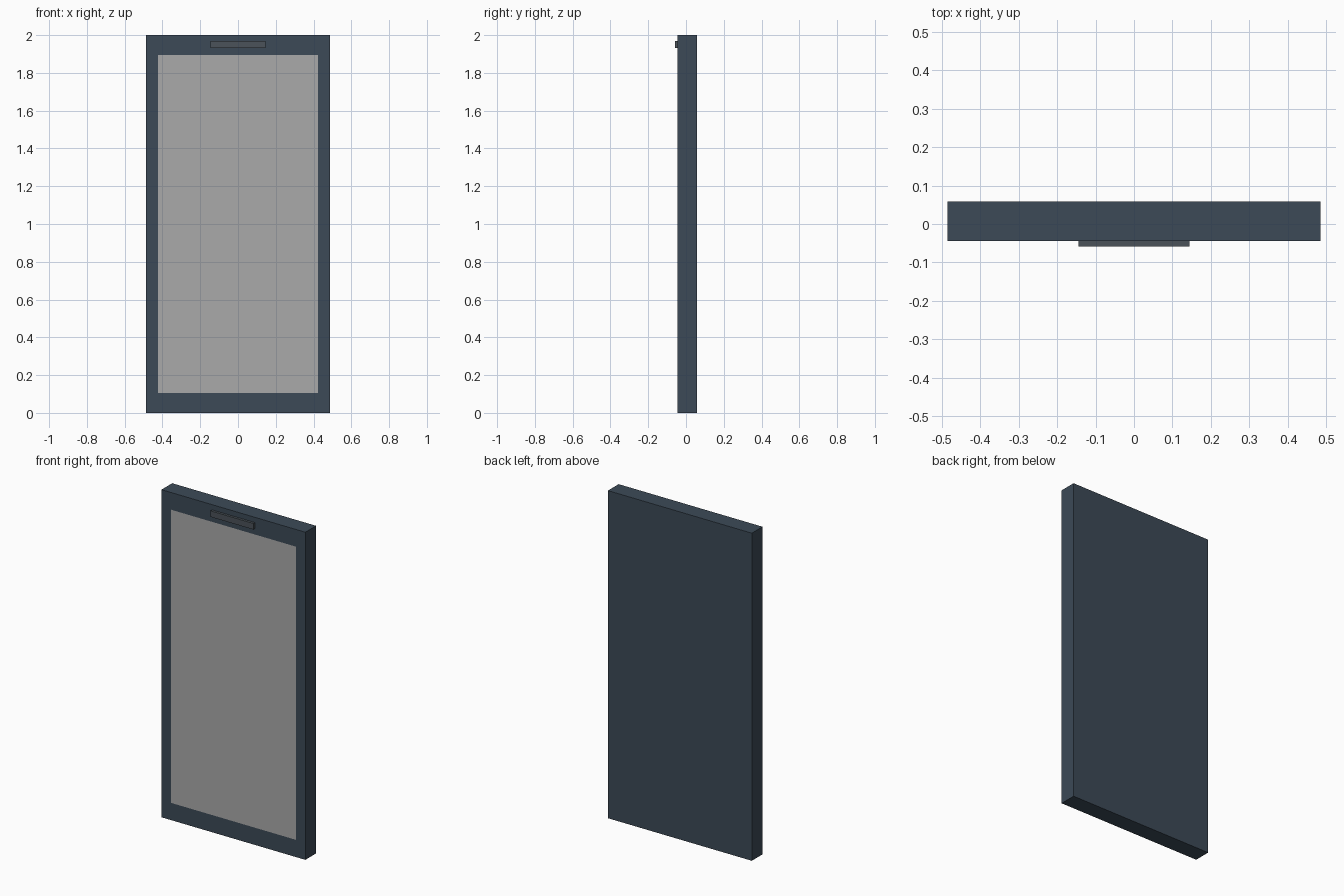
import bpy, bmesh
from mathutils import Vector

if "Cube" in bpy.data.objects:
    bpy.data.objects.remove(bpy.data.objects["Cube"])


def material(name, rgb):
    m = bpy.data.materials.new(name)
    m.diffuse_color = (*rgb, 1)
    m.use_nodes = True
    m.node_tree.nodes["Principled BSDF"].inputs["Base Color"].default_value = m.diffuse_color
    return m


def box(name, lo, hi, mat):
    lo, hi = Vector(lo), Vector(hi)
    bm = bmesh.new()
    bmesh.ops.create_cube(bm, size=1)
    bmesh.ops.scale(bm, vec=hi - lo, verts=bm.verts)
    bmesh.ops.translate(bm, vec=(lo + hi) / 2, verts=bm.verts)
    me = bpy.data.meshes.new(name)
    bm.to_mesh(me)
    bm.free()
    me.materials.append(mat)
    ob = bpy.data.objects.new(name, me)
    bpy.context.collection.objects.link(ob)
    return ob


slate = material("slate", (0.045, 0.068, 0.095))
dark_grey = material("dark_grey", (0.07, 0.085, 0.1))
screen_grey = material("screen_grey", (0.4, 0.4, 0.4))

# Slab body
body = box("phone_body", (-0.486, -0.044, 0), (0.486, 0.059, 2), slate)
body.data.materials.append(screen_grey)

# Flush screen: front face inset to the display rectangle
bm = bmesh.new()
bm.from_mesh(body.data)
bm.normal_update()
front = min(bm.faces, key=lambda f: f.normal.y)
bmesh.ops.inset_region(bm, faces=[front], thickness=0.05, use_even_offset=True)
for v in front.verts:
    v.co.x = 0.423 if v.co.x > 0 else -0.423
    v.co.z = 1.895 if v.co.z > 1 else 0.105
front.material_index = 1
bm.to_mesh(body.data)
bm.free()

# Raised earpiece bar above the screen
box("earpiece", (-0.145, -0.059, 1.931), (0.145, -0.044, 1.968), dark_grey)
